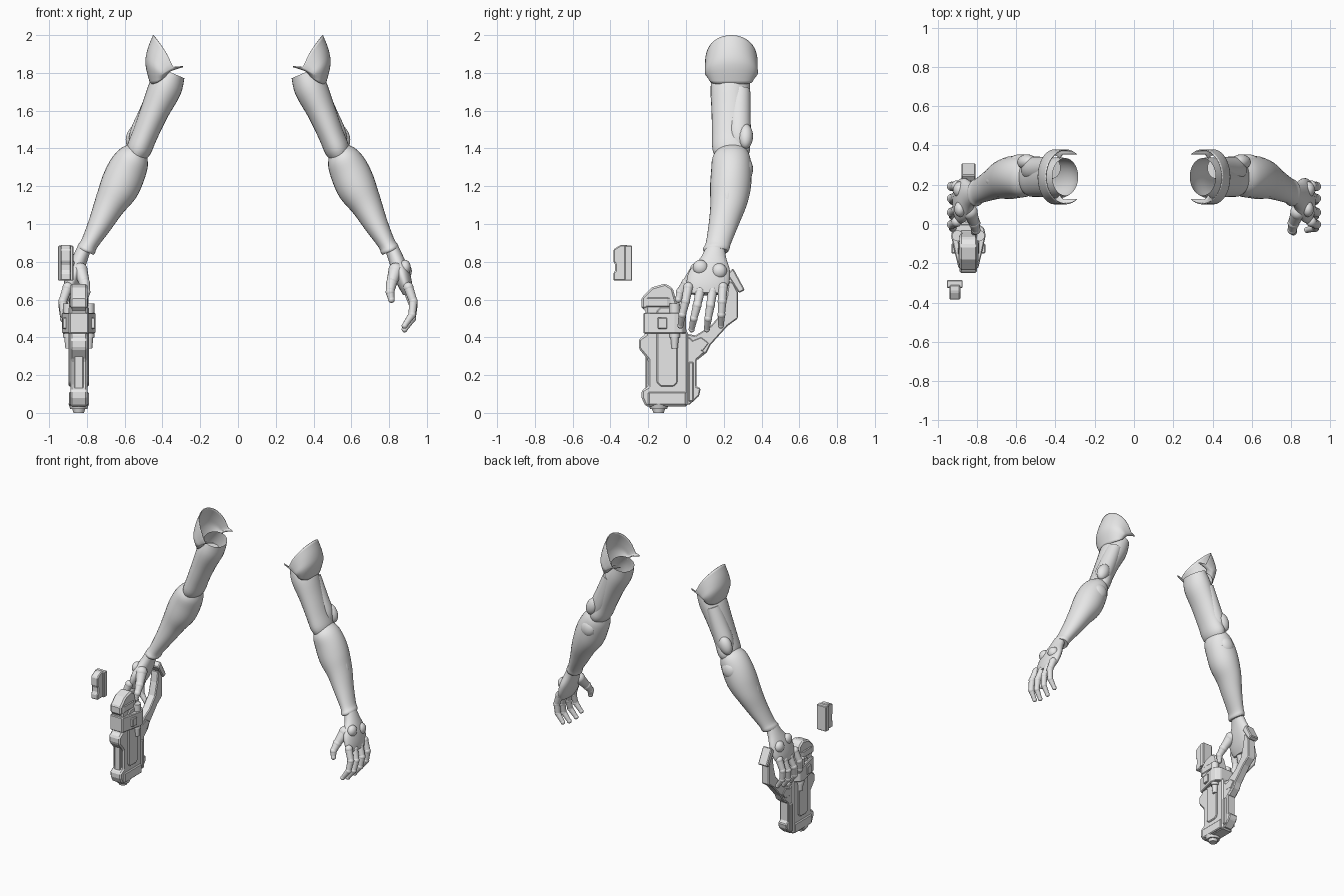
import bpy, bmesh, math
from mathutils import Vector, Matrix

if "Cube" in bpy.data.objects:
    bpy.data.objects.remove(bpy.data.objects["Cube"])

grey = bpy.data.materials.new("plain_grey")
grey.diffuse_color = (0.8, 0.8, 0.8, 1)
grey.use_nodes = True
grey.node_tree.nodes["Principled BSDF"].inputs["Base Color"].default_value = grey.diffuse_color
GX = -0.843  # centre plane of the launcher


def finish(name, bm, smooth=True, mirror=False, bevel=0):
    bmesh.ops.recalc_face_normals(bm, faces=bm.faces)
    me = bpy.data.meshes.new(name)
    bm.to_mesh(me)
    bm.free()
    me.materials.append(grey)
    if smooth:
        me.shade_smooth()
        me.set_sharp_from_angle(angle=math.radians(40))
    ob = bpy.data.objects.new(name, me)
    bpy.context.collection.objects.link(ob)
    if bevel:
        b = ob.modifiers.new("bevel", 'BEVEL')
        b.width, b.segments, b.limit_method = bevel, 1, 'ANGLE'
    if mirror:
        m = ob.modifiers.new("mirror", 'MIRROR')
        m.use_mirror_merge = False
    return ob


def spline(rows, steps):
    """Smoothly interpolate rows of numbers."""
    out = []
    for i in range(len(rows) - 1):
        a, b, c, d = (rows[max(0, min(len(rows) - 1, i + k))] for k in (-1, 0, 1, 2))
        for s in range(steps):
            t = s / steps
            out.append([0.5 * (2 * q + (r - p) * t + (2 * p - 5 * q + 4 * r - u) * t * t
                               + (3 * q - p - 3 * r + u) * t ** 3) for p, q, r, u in zip(a, b, c, d)])
    return out + [list(rows[-1])]


def loft(name, rows, cap_start=True, cap_end=True, n=28):
    """Rings along a limb: x, z, half thickness, y, half depth."""
    rows = spline(rows, 4)
    bm = bmesh.new()
    rings = []
    for i, (x, z, a, y, b) in enumerate(rows):
        p, q = rows[max(i - 1, 0)], rows[min(i + 1, len(rows) - 1)]
        t = Vector((q[0] - p[0], q[1] - p[1])).normalized()
        rings.append([bm.verts.new((x - t.y * a * math.cos(w), y + b * math.sin(w), z + t.x * a * math.cos(w)))
                      for w in (2 * math.pi * k / n for k in range(n))])
    for r, s in zip(rings, rings[1:]):
        for k in range(n):
            bm.faces.new((r[k], r[(k + 1) % n], s[(k + 1) % n], s[k]))
    if cap_start:
        bm.faces.new(rings[0])
    if cap_end:
        bm.faces.new(rings[-1])
    return finish(name, bm, mirror=True)


def ball(bm, loc, size, tilt=0):
    m = Matrix.Translation(loc) @ Matrix.Rotation(tilt, 4, 'Y') @ Matrix.Diagonal((*size, 1))
    bmesh.ops.create_uvsphere(bm, u_segments=18, v_segments=12, radius=1, matrix=m)


def pad(name, loc, size, tilt=0):
    bm = bmesh.new()
    ball(bm, loc, size, tilt)
    finish(name, bm, mirror=True)


def rod(bm, a, b, ra, rb):
    a, b = Vector(a), Vector(b)
    m = Matrix.Translation((a + b) / 2) @ (b - a).to_track_quat('Z', 'Y').to_matrix().to_4x4()
    bmesh.ops.create_cone(bm, cap_ends=True, segments=16, radius1=ra, radius2=rb, depth=(b - a).length, matrix=m)


def digit(name, pts, radii):
    bm = bmesh.new()
    for i, (p, r) in enumerate(zip(pts, radii)):
        ball(bm, p, (r, r, r))
        if i:
            rod(bm, pts[i - 1], p, radii[i - 1] * 0.95, r * 0.9)
    finish(name, bm, mirror=True)


def side_prism(name, pts, half, cx=GX, bevel=0.006):
    """Extrude a (y, z) outline sideways."""
    bm = bmesh.new()
    f = bm.faces.new([bm.verts.new((cx - half, y, z)) for y, z in pts])
    ext = bmesh.ops.extrude_face_region(bm, geom=[f])
    bmesh.ops.translate(bm, vec=(2 * half, 0, 0), verts=[v for v in ext['geom'] if isinstance(v, bmesh.types.BMVert)])
    return finish(name, bm, smooth=False, bevel=bevel)


def plan_prism(name, pts, z0, z1, cx=GX, bevel=0.005):
    """Extrude a symmetric (half x, y) outline upwards."""
    bm = bmesh.new()
    outline = [(x, y) for x, y in pts] + [(-x, y) for x, y in reversed(pts)]
    f = bm.faces.new([bm.verts.new((cx + x, y, z0)) for x, y in outline])
    ext = bmesh.ops.extrude_face_region(bm, geom=[f])
    bmesh.ops.translate(bm, vec=(0, 0, z1 - z0), verts=[v for v in ext['geom'] if isinstance(v, bmesh.types.BMVert)])
    return finish(name, bm, smooth=False, bevel=bevel)


def box(y0, y1, z0, z1):
    return [(y0, z0), (y1, z0), (y1, z1), (y0, z1)]


# Shoulder guard: flared shell, open towards the body
bm = bmesh.new()
grid = []
prof = spline([(0, .465, .09, .115), (.4, .49, .13, .138), (.7, .48, .15, .14), (1, .45, .16, .14)], 4)
for v, xo, w, ry in prof:
    row = []
    for k in range(33):
        t = math.radians(-125 + 250 * k / 32)
        u = (1 - math.cos(t)) / 1.57
        top = 1.83 + .17 * max(0, math.cos(t)) ** .7
        low = 1.74 + .05 * u * u
        row.append(bm.verts.new((xo - w * u, .24 + ry * math.sin(t), low + (top - low) * v)))
    grid.append(row)
for r, s in zip(grid, grid[1:]):
    for k in range(32):
        bm.faces.new((r[k], r[k + 1], s[k + 1], s[k]))
guard = finish("shoulder_guard", bm, mirror=True)
guard.modifiers.new("thickness", 'SOLIDIFY').thickness = .006

# Arm sleeves
loft("upper_arm", [(.35, 1.80, .072, .24, .095), (.385, 1.72, .088, .235, .105), (.44, 1.6, .076, .235, .1),
                   (.49, 1.48, .068, .235, .097), (.525, 1.395, .066, .24, .1), (.545, 1.35, .05, .24, .08)],
     cap_start=False)
loft("rear_arm_plate", [(.42, 1.71, .05, .285, .055), (.47, 1.58, .058, .28, .062),
                        (.515, 1.47, .06, .28, .062), (.535, 1.40, .04, .28, .05)])
loft("forearm", [(.53, 1.395, .055, .245, .075), (.555, 1.35, .088, .24, .1), (.59, 1.28, .104, .24, .107),
                 (.63, 1.19, .104, .235, .108), (.68, 1.1, .083, .225, .096), (.73, 1.0, .064, .2, .08),
                 (.785, .9, .047, .172, .067), (.802, .868, .05, .16, .07), (.808, .855, .046, .158, .064)])

# Elbow pads and forearm inlay
ARM = math.radians(-24)
pad("elbow_pad_upper", (.545, .315, 1.465), (.045, .04, .07), ARM)
pad("elbow_pad_lower", (.58, .32, 1.29), (.055, .035, .06), ARM)
pad("forearm_inlay", (.715, .22, 1.18), (.022, .028, .08), math.radians(-27))

# Hand
loft("palm", [(.812, .875, .036, .155, .05), (.835, .82, .04, .145, .068), (.862, .75, .044, .125, .108),
              (.885, .68, .038, .115, .112), (.90, .63, .026, .11, .09)])
pad("hand_knob_front", (.885, .076, .77), (.03, .04, .04))
pad("hand_knob_rear", (.885, .175, .75), (.036, .042, .042))
fingers = [("index", .012, -.03, .02), ("middle", .075, .03, 0), ("ring", .14, .11, 0), ("little", .195, .185, .02)]
for label, y0, y1, up in fingers:
    pts = [(x, y0 + (y1 - y0) * f, z + up) for x, f, z in
           ((.902, 0, .645), (.928, .35, .57), (.922, .75, .50), (.882, 1, .442))]
    digit(label + "_finger", pts, (.027, .024, .021, .016))
digit("thumb", [(.835, .06, .755), (.812, .005, .685), (.805, -.03, .64), (.812, -.04, .60)], (.04, .03, .024, .018))

# Launcher body
side_prism("launcher_body", [(-.20, .28), (-.20, .14), (-.235, .12), (-.235, .08), (-.215, .035), (.01, .035),
                             (.01, .42), (-.04, .55), (-.07, .66), (-.11, .685), (-.18, .665), (-.235, .61),
                             (-.235, .55), (-.215, .55), (-.215, .415), (-.25, .39), (-.25, .34)], .045, bevel=.01)
side_prism("slide_panel", [(-.155, .16), (-.135, .14), (-.065, .14), (-.045, .16), (-.045, .54), (-.065, .56),
                           (-.135, .56), (-.155, .54)], .054)
side_prism("lower_side_block", box(-.20, .0, .04, .11), .053)
side_prism("front_rib", [(-.215, .1), (-.215, .33), (-.19, .35), (-.19, .08)], .025)
side_prism("under_rail", [(0, .05), (.015, .04), (.07, .09), (.078, .13), (.055, .14), (.055, .28), (.10, .32),
                          (.02, .40), (0, .40)], .035)
side_prism("rail_cover", box(.012, .04, .06, .27), .045)
plan_prism("launcher_collar", [(.05, -.225), (.068, -.15), (.088, -.06), (.08, -.02), (.05, 0)], .42, .53)
side_prism("collar_clip", box(-.15, -.10, .445, .505), .086, bevel=.004)
plan_prism("top_cover", [(.035, -.235), (.05, -.2), (.052, -.1), (.04, -.07)], .56, .61)

# Barrel end and side cylinders
bm = bmesh.new()
rod(bm, (GX, -.145, .02), (GX, -.145, .05), .045, .055)
rod(bm, (GX, -.145, 0), (GX, -.145, .02), .028, .034)
finish("muzzle", bm)
bm = bmesh.new()
for s in (-1, 1):
    x = GX + s * .055
    rod(bm, (x, -.06, .40), (x, -.06, .58), .028, .028)
    rod(bm, (x, -.06, .34), (x, -.06, .40), .016, .022)
finish("side_cylinders", bm)

# Rear grip with end plate
side_prism("grip_bow", [(.0, .42), (.05, .41), (.13, .46), (.19, .53), (.215, .62), (.225, .70), (.25, .69),
                        (.275, .64), (.275, .50), (.22, .46), (.13, .36), (.11, .32), (.06, .28), (0, .30)], .03)
side_prism("grip_end_plate", [(.215, .735), (.25, .765), (.312, .65), (.28, .635)], .036)
side_prism("grip_side_plate", [(.03, .33), (.09, .33), (.12, .37), (.08, .40), (.03, .38)], .036, bevel=.003)

# Loose cartridge
CX = -.912
side_prism("cartridge_back", box(-.325, -.285, .70, .885), .04, CX, .004)
side_prism("cartridge_front", [(-.385, .70), (-.31, .70), (-.31, .89), (-.345, .89), (-.385, .865), (-.385, .80),
                               (-.375, .79), (-.375, .75), (-.385, .74)], .028, CX, .006)
